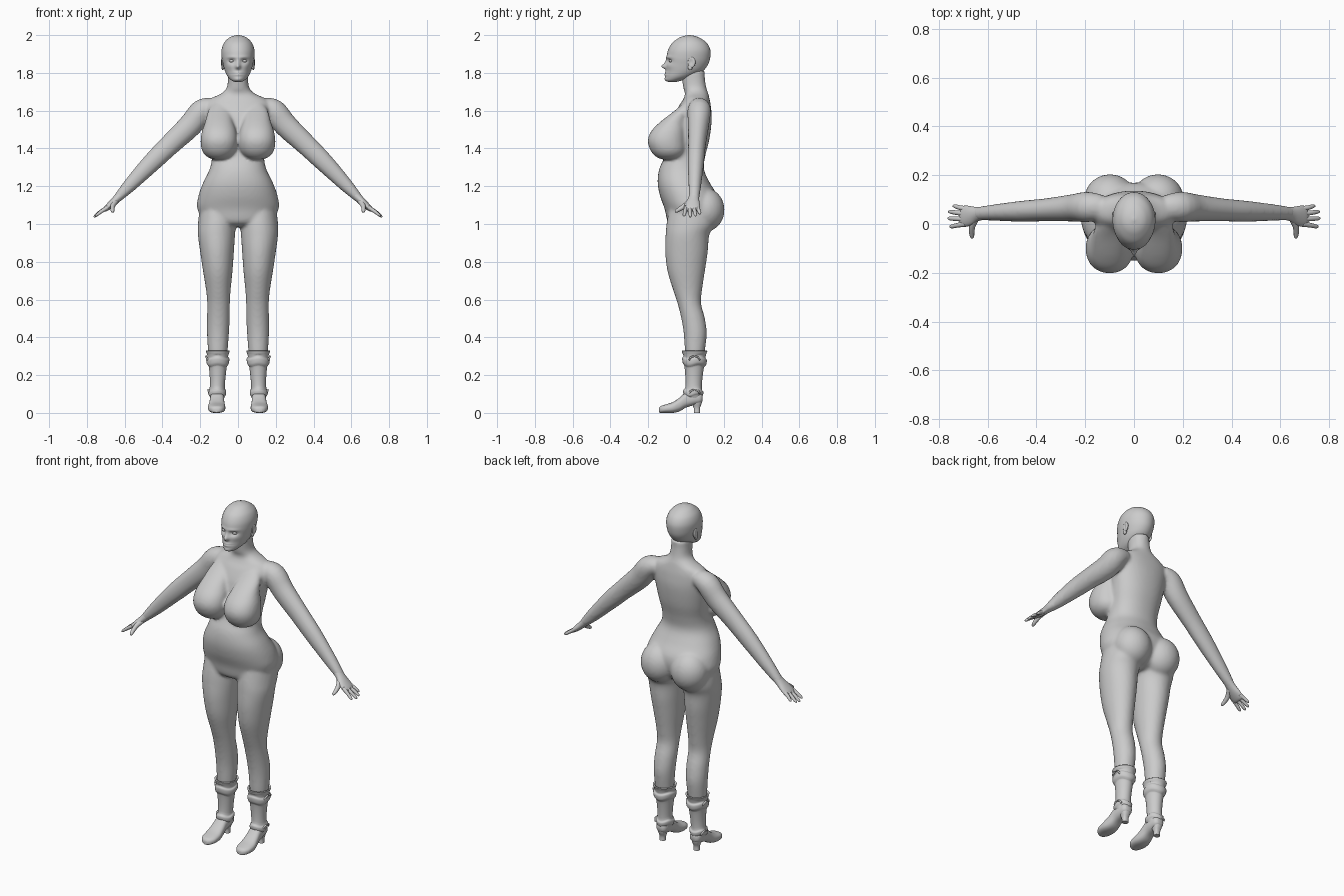
import bpy, bmesh, math
from mathutils import Vector


def spline(pts, sub):
    """Catmull-Rom interpolation of number tuples."""
    out = []
    for i in range(len(pts) - 1):
        a, b, c, d = (pts[max(0, min(len(pts) - 1, i + k))] for k in (-1, 0, 1, 2))
        for j in range(sub):
            t = j / sub
            out.append([q + .5 * t * (r - p + t * (2 * p - 5 * q + 4 * r - s + t * (3 * (q - r) + s - p)))
                        for p, q, r, s in zip(a, b, c, d)])
    return out + [list(pts[-1])]


def skin(bm, rings):
    """Bridge a list of point rings and cap both ends."""
    vs = [[bm.verts.new(p) for p in ring] for ring in rings]
    n = len(vs[0])
    faces = [bm.faces.new((a[i], a[(i + 1) % n], b[(i + 1) % n], b[i]))
             for a, b in zip(vs, vs[1:]) for i in range(n)]
    faces += [bm.faces.new(vs[0][::-1]), bm.faces.new(vs[-1])]
    bmesh.ops.recalc_face_normals(bm, faces=faces)


def loft(bm, sections, side=1, axis='z', seg=40, sub=5, power=2.0):
    """Sections are (t, centre x, half width, low, high), stacked along z or y."""
    rings = []
    for t, cx, hw, lo, hi in spline(sections, sub):
        ring = []
        for k in range(seg):
            c, s = math.cos(math.tau * k / seg), math.sin(math.tau * k / seg)
            x = side * (cx + hw * math.copysign(abs(c) ** (2 / power), c))
            v = (lo + hi) / 2 + (hi - lo) / 2 * math.copysign(abs(s) ** (2 / power), s)
            ring.append((x, v, t) if axis == 'z' else (x, t, v))
        rings.append(ring)
    skin(bm, rings)


def tube(bm, path, side=1, seg=16, sub=4):
    """Path points are (x, y, z, radius along y, radius across)."""
    pts = spline(path, sub)
    rings = []
    for i, p in enumerate(pts):
        t = (Vector(pts[min(i + 1, len(pts) - 1)][:3]) - Vector(pts[max(i - 1, 0)][:3])).normalized()
        u = Vector((0, 1, 0))
        u = (u - t * u.dot(t)).normalized()
        w = t.cross(u)
        ring = []
        for k in range(seg):
            a = math.tau * k / seg
            q = Vector(p[:3]) + u * p[3] * math.cos(a) + w * p[4] * math.sin(a)
            ring.append((side * q.x, q.y, q.z))
        rings.append(ring)
    skin(bm, rings)


def ball(bm, centre, radii):
    new = bmesh.ops.create_uvsphere(bm, u_segments=28, v_segments=18, radius=1)['verts']
    for v in new:
        v.co = Vector(centre) + Vector(a * b for a, b in zip(v.co, radii))


def push(bm, centre, sigma, offset):
    """Soft sculpting push with gaussian falloff."""
    for v in bm.verts:
        d = sum(((a - b) / s) ** 2 for a, b, s in zip(v.co, centre, sigma))
        v.co += Vector(offset) * math.exp(-d / 2)


def finish(bm, name, sharp=None):
    mesh = bpy.data.meshes.new(name)
    bm.to_mesh(mesh)
    bm.free()
    obj = bpy.data.objects.new(name, mesh)
    bpy.context.collection.objects.link(obj)
    bpy.ops.object.select_all(action='DESELECT')
    obj.select_set(True)
    bpy.context.view_layer.objects.active = obj
    if sharp:
        bpy.ops.object.shade_smooth_by_angle(angle=math.radians(sharp))
    else:
        bpy.ops.object.shade_smooth()
    return obj


# body: torso, legs, arms fused into one smooth skin
body = bmesh.new()
loft(body, [(.985, 0, .07, -.05, .08), (1.01, 0, .17, -.095, .13), (1.08, 0, .215, -.113, .165),
            (1.15, 0, .209, -.138, .165), (1.22, 0, .184, -.15, .125), (1.29, 0, .15, -.142, .095),
            (1.36, 0, .138, -.112, .102), (1.45, 0, .148, -.09, .124), (1.55, 0, .163, -.07, .136),
            (1.62, 0, .172, -.04, .132), (1.66, 0, .15, -.015, .125), (1.69, 0, .09, -.005, .118),
            (1.72, 0, .06, -.014, .108), (1.77, 0, .053, -.022, .1), (1.81, 0, .053, -.03, .1)],
     seg=56, power=2.2)
for s in (1, -1):
    loft(body, [(1.08, .108, .095, -.09, .15), (1.0, .112, .1, -.103, .15), (.94, .114, .098, -.108, .123),
                (.85, .111, .089, -.11, .115), (.75, .107, .078, -.098, .1), (.65, .104, .065, -.068, .085),
                (.58, .103, .06, -.045, .08), (.5, .104, .06, -.025, .1), (.42, .106, .058, -.012, .11),
                (.33, .107, .052, -.006, .1), (.27, .107, .045, 0, .09)], s)
    ball(body, (s * .098, .102, 1.075), (.106, .102, .115))
    loft(body, [(1.342, .1, .03, -.13, -.05), (1.357, .1, .066, -.16, -.02), (1.39, .1, .091, -.188, 0),
                (1.44, .1, .098, -.202, 0), (1.49, .1, .091, -.185, 0), (1.54, .1, .074, -.137, 0),
                (1.6, .1, .058, -.06, .02), (1.635, .1, .035, -.02, .03)], s, power=2.15)
    tube(body, [(.13, .07, 1.625, .05, .045), (.19, .07, 1.6, .062, .062), (.25, .066, 1.525, .056, .063),
                (.36, .058, 1.42, .047, .056), (.46, .052, 1.322, .043, .05), (.57, .047, 1.208, .034, .037),
                (.635, .043, 1.14, .028, .024), (.65, .042, 1.125, .026, .018)], s, seg=28)
body_obj = finish(body, "body")
remesh = body_obj.modifiers.new("fuse", 'REMESH')
remesh.mode = 'VOXEL'
remesh.voxel_size = .009
remesh.use_smooth_shade = True
soften = body_obj.modifiers.new("soften", 'SMOOTH')
soften.factor, soften.iterations = .5, 6

# head with sculpted face
head = bmesh.new()
loft(head, [(1.752, 0, .016, -.092, -.05), (1.76, 0, .034, -.105, -.02), (1.78, 0, .054, -.108, .04),
            (1.81, 0, .069, -.105, .09), (1.845, 0, .079, -.104, .117), (1.88, 0, .086, -.103, .128),
            (1.92, 0, .087, -.095, .129), (1.955, 0, .076, -.076, .113), (1.98, 0, .055, -.046, .083),
            (1.993, 0, .034, -.02, .055), (2.0, 0, .006, .012, .024)], seg=96, sub=9)
push(head, (0, -.105, 1.833), (.009, .05, .009), (0, -.022, 0))
push(head, (0, -.105, 1.85), (.007, .05, .013), (0, -.009, 0))
push(head, (0, -.105, 1.795), (.017, .05, .008), (0, -.008, 0))
push(head, (0, -.11, 1.796), (.02, .05, .0025), (0, .004, 0))
push(head, (0, -.105, 1.766), (.016, .05, .009), (0, -.006, 0))
for s in (1, -1):
    push(head, (s * .033, -.095, 1.863), (.014, .05, .009), (0, .013, 0))
    push(head, (s * .034, -.095, 1.883), (.02, .05, .006), (0, -.004, 0))
    push(head, (s * .045, -.08, 1.835), (.016, .04, .012), (0, -.004, 0))
finish(head, "head")

features = bmesh.new()
for s in (1, -1):
    ball(features, (s * .033, -.078, 1.863), (.015, .013, .008))
finish(features, "eyes")

ears = bmesh.new()
for s in (1, -1):
    ball(ears, (s * .084, .03, 1.856), (.009, .02, .028))
    ball(ears, (s * .081, .022, 1.83), (.007, .012, .016))
    push(ears, (s * .094, .026, 1.857), (.007, .009, .015), (-s * .009, 0, 0))
finish(ears, "ears")

# hands: palm, four fingers and thumb
hands = bmesh.new()
for s in (1, -1):
    tube(hands, [(.62, .044, 1.155, .027, .025), (.645, .04, 1.13, .03, .021), (.675, .034, 1.102, .041, .018),
                 (.7, .031, 1.08, .043, .014), (.71, .031, 1.071, .036, .008)], s, seg=24)
    for root, tip, x, z in ((.062, .073, .742, 1.052), (.042, .05, .76, 1.042),
                            (.02, .023, .763, 1.037), (.0, -.01, .755, 1.042)):
        m = (root + tip) / 2
        tube(hands, [(.69, root, 1.088, .011, .011), ((.69 + x) / 2, m, (1.092 + z) / 2, .0095, .0095),
                     (x - .008, tip, z + .006, .008, .007), (x, tip, z, .003, .003)], s, seg=12)
    tube(hands, [(.645, .03, 1.125, .014, .016), (.662, -.005, 1.098, .014, .013),
                 (.665, -.035, 1.078, .011, .011), (.663, -.053, 1.067, .008, .008),
                 (.662, -.058, 1.064, .003, .003)], s, seg=14)
finish(hands, "hands")

# boots: slouched shaft with rolled cuff and ankle fold, foot, heel
for s, label in ((1, "left"), (-1, "right")):
    shaft = bmesh.new()
    loft(shaft, [(.07, .11, .034, .005, .08), (.09, .11, .041, -.008, .085), (.1, .11, .047, -.014, .09),
                 (.118, .11, .047, -.014, .092), (.13, .11, .04, -.004, .084), (.18, .108, .041, -.003, .086),
                 (.24, .107, .047, -.008, .094), (.25, .107, .051, -.012, .099), (.262, .107, .059, -.018, .108),
                 (.285, .107, .061, -.02, .11), (.295, .107, .055, -.014, .103), (.31, .107, .057, -.017, .106),
                 (.327, .107, .063, -.022, .113), (.327, .107, .054, -.012, .103), (.3, .107, .045, 0, .09)],
         s, seg=40, sub=3)
    for v in shaft.verts:  # uneven slouch
        v.co.z += .005 * math.sin(3 * math.atan2(v.co.y - .04, v.co.x - s * .108)) * (.09 < v.co.z < .31)
    finish(shaft, label + "_boot_shaft", 50)

    foot = bmesh.new()
    loft(foot, [(.088, .11, .018, .062, .095), (.075, .11, .031, .05, .11), (.04, .11, .037, .04, .118),
                (.0, .111, .037, .028, .11), (-.035, .112, .041, .008, .08), (-.07, .113, .046, 0, .057),
                (-.11, .113, .043, 0, .044), (-.134, .113, .03, 0, .036), (-.144, .113, .014, .003, .025)],
         s, 'y', seg=32, sub=4, power=2.5)
    finish(foot, label + "_boot_foot", 50)

    heel = bmesh.new()
    loft(heel, [(0, .111, .017, .042, .074), (.025, .111, .017, .041, .074), (.05, .111, .024, .03, .083),
                (.075, .111, .031, .02, .088)], s, seg=20, power=2.6)
    finish(heel, label + "_boot_heel", 50)

    # strap loops on the outer side of cuff and ankle
    straps = bmesh.new()
    for x, z in ((.167, .29), (.156, .112)):
        tube(straps, [(x - .008, .018, z - .01, .005, .005), (x, .025, z + .004, .005, .005),
                      (x + .002, .045, z + .01, .005, .005), (x, .065, z + .004, .005, .005),
                      (x - .008, .072, z - .01, .005, .005)], s, seg=10)
    finish(straps, label + "_boot_straps")
